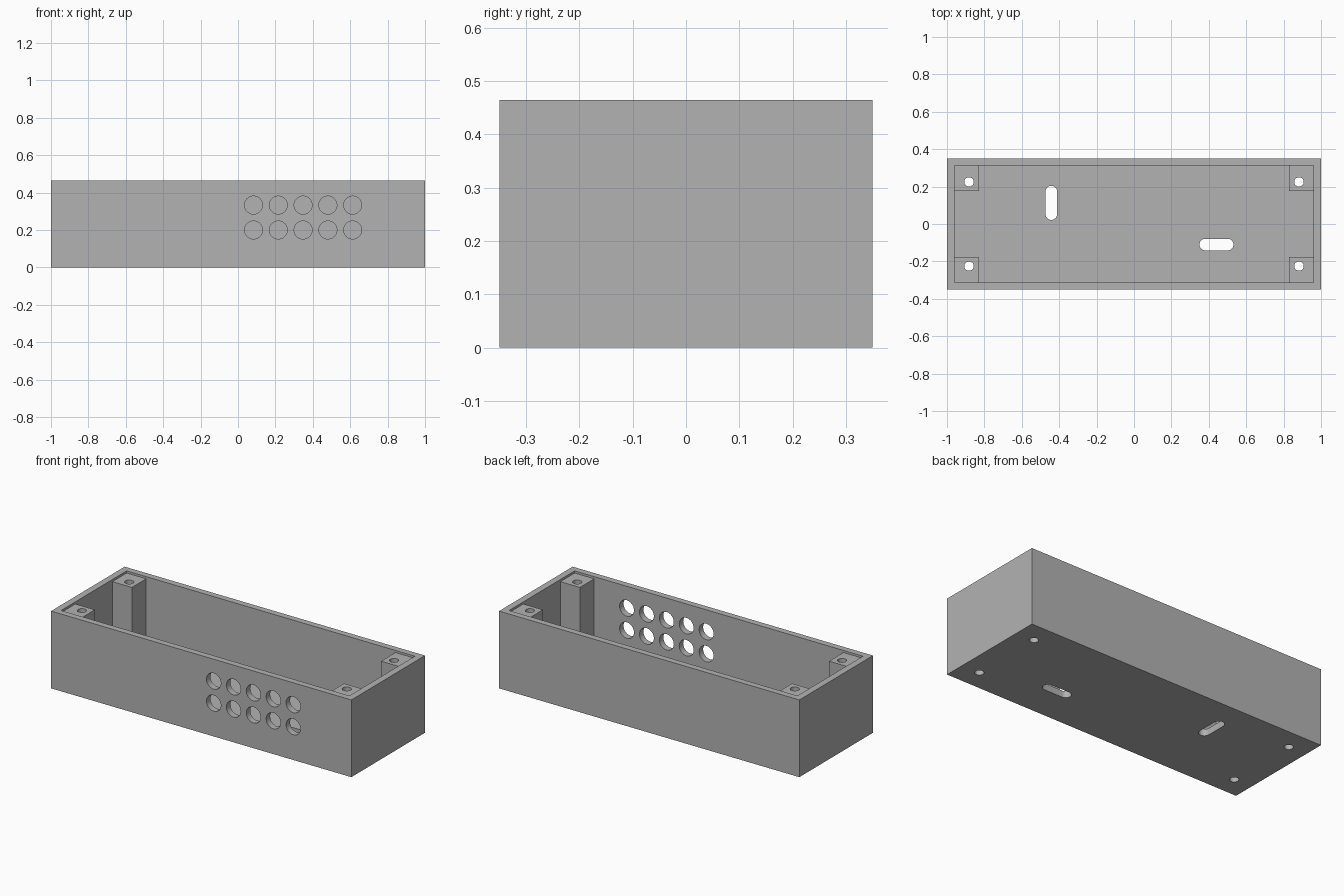
import bpy
import bmesh
from math import cos, sin, pi
from mathutils import Vector

if "Cube" in bpy.data.objects:
    bpy.data.objects.remove(bpy.data.objects["Cube"], do_unlink=True)

LENGTH, DEPTH, HEIGHT = 2.0, 0.70, 0.465
INNER_X, INNER_Y, FLOOR = 0.96, 0.312, 0.04
POST_X, POST_Y, POST_TOP = 0.83, 0.176, 0.452

grey = bpy.data.materials.new("plain grey")
grey.use_nodes = True
colour = (0.45, 0.45, 0.45, 1)
grey.diffuse_color = colour
grey.node_tree.nodes["Principled BSDF"].inputs["Base Color"].default_value = colour


def prism(name, outline, sweep):
    """Extrude a closed outline of points along the sweep vector."""
    bm = bmesh.new()
    face = bm.faces.new([bm.verts.new(p) for p in outline])
    new = bmesh.ops.extrude_face_region(bm, geom=[face])["geom"]
    moved = [v for v in new if isinstance(v, bmesh.types.BMVert)]
    bmesh.ops.translate(bm, verts=moved, vec=sweep)
    bmesh.ops.recalc_face_normals(bm, faces=bm.faces)
    mesh = bpy.data.meshes.new(name)
    bm.to_mesh(mesh)
    bm.free()
    mesh.materials.append(grey)
    obj = bpy.data.objects.new(name, mesh)
    bpy.context.collection.objects.link(obj)
    return obj


def box(name, x0, x1, y0, y1, z0, z1):
    corners = [(x0, y0, z0), (x1, y0, z0), (x1, y1, z0), (x0, y1, z0)]
    return prism(name, corners, Vector((0, 0, z1 - z0)))


def ring(radius, sides=48):
    return [(radius * cos(2 * pi * i / sides), radius * sin(2 * pi * i / sides))
            for i in range(sides)]


def combine(target, tool, operation):
    """Apply a boolean and discard the tool."""
    tool.hide_render = True
    mod = target.modifiers.new("cut", 'BOOLEAN')
    mod.operation = operation
    mod.solver = 'EXACT'
    mod.object = tool
    bpy.context.view_layer.objects.active = target
    bpy.ops.object.modifier_apply(modifier=mod.name)
    bpy.data.objects.remove(tool, do_unlink=True)


# Open tray
body = box("enclosure_body", -LENGTH / 2, LENGTH / 2, -DEPTH / 2, DEPTH / 2, 0, HEIGHT)
cavity = box("cavity_cutter", -INNER_X, INNER_X, -INNER_Y, INNER_Y, FLOOR, HEIGHT + 0.1)
combine(body, cavity, 'DIFFERENCE')

# Corner screw posts, rooted in the walls and floor, with through holes
for sx in (-1, 1):
    for sy in (-1, 1):
        xs = sorted((sx * POST_X, sx * (INNER_X + 0.01)))
        ys = sorted((sy * POST_Y, sy * (INNER_Y + 0.01)))
        combine(body, box("corner_post", *xs, *ys, FLOOR - 0.01, POST_TOP), 'UNION')
for sx in (-1, 1):
    for sy in (-1, 1):
        outline = [(sx * 0.882 + x, sy * 0.225 + y, -0.1) for x, y in ring(0.025)]
        combine(body, prism("screw_hole_cutter", outline, Vector((0, 0, 0.8))), 'DIFFERENCE')

# Two rows of round holes in the front wall
for col in range(5):
    for z in (0.2, 0.333):
        outline = [(0.083 + 0.1325 * col + x, -0.45, z + y) for x, y in ring(0.048)]
        combine(body, prism("button_hole_cutter", outline, Vector((0, 0.2, 0))), 'DIFFERENCE')

# Rounded slots in the floor: one along y, one along x
for cx, cy, along_x in ((-0.442, 0.113, False), (0.441, -0.11, True)):
    outline = []
    for i in range(34):
        a = pi * (i if i < 17 else i - 1) / 16 - pi / 2
        u = 0.031 * cos(a) + (0.06 if i < 17 else -0.06)
        v = 0.031 * sin(a)
        outline.append((cx + u, cy + v, -0.1) if along_x else (cx + v, cy + u, -0.1))
    combine(body, prism("slot_cutter", outline, Vector((0, 0, 0.2))), 'DIFFERENCE')

# Smooth hole walls, crisp edges
bpy.ops.object.select_all(action='DESELECT')
body.select_set(True)
bpy.context.view_layer.objects.active = body
bpy.ops.object.shade_smooth_by_angle(angle=pi / 6)
